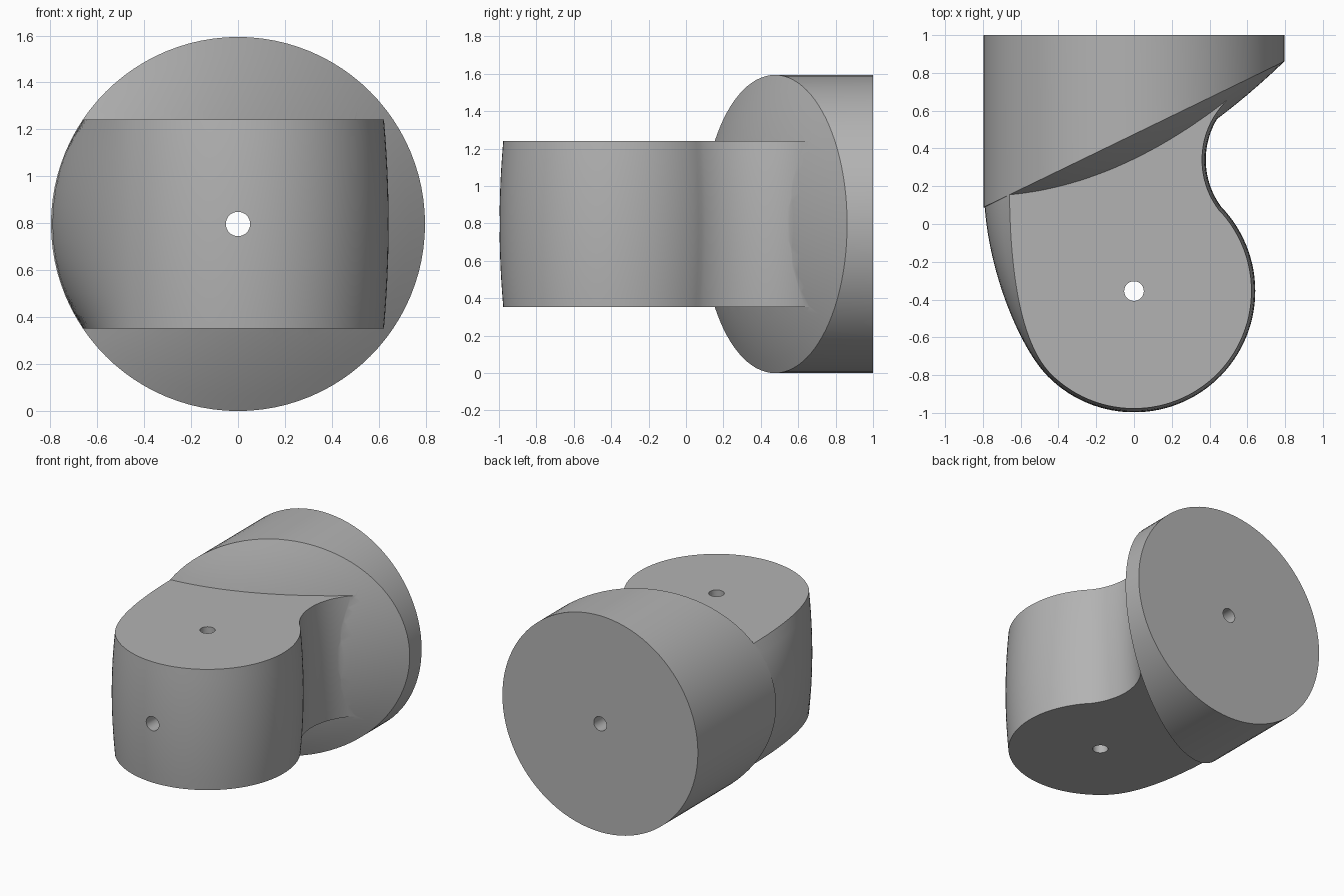
import bpy, bmesh, math
from mathutils import Matrix, Vector

if "Cube" in bpy.data.objects:
    bpy.data.objects.remove(bpy.data.objects["Cube"])

R = 0.797          # disc radius, also the height of its axis
HALF = 0.445       # half thickness of the arm
PIVOT_Y = -0.355   # hinge axis

grey = bpy.data.materials.new("plain_grey")
grey.use_nodes = True
colour = (0.45, 0.45, 0.45, 1)
grey.diffuse_color = colour
grey.node_tree.nodes["Principled BSDF"].inputs["Base Color"].default_value = colour


def make_object(name, bm):
    bmesh.ops.recalc_face_normals(bm, faces=bm.faces)
    mesh = bpy.data.meshes.new(name)
    bm.to_mesh(mesh)
    bm.free()
    mesh.materials.append(grey)
    obj = bpy.data.objects.new(name, mesh)
    bpy.context.collection.objects.link(obj)
    return obj


def loft(name, rings):
    """Skin a list of closed point rings and cap both ends."""
    bm = bmesh.new()
    loops = [[bm.verts.new(p) for p in ring] for ring in rings]
    n = len(loops[0])
    for a, b in zip(loops, loops[1:]):
        for i in range(n):
            j = (i + 1) % n
            bm.faces.new((a[i], a[j], b[j], b[i]))
    bm.faces.new(loops[0])
    bm.faces.new(loops[-1])
    return make_object(name, bm)


# Round base: flat back, slanted and slightly domed front
def disc_ring(scale, y=None):
    ring = []
    for i in range(96):
        a = math.tau * i / 96
        x, z = R * scale * math.cos(a), R * scale * math.sin(a)
        front = 0.475 + 0.485 * x - 0.19 * (1 - scale ** 2)
        ring.append((x, front if y is None else y, R + z))
    return ring


base = loft("hinge_body", [disc_ring(1, 1.0)] +
            [disc_ring(1 - k / 12) for k in range(12)] + [disc_ring(0.01)])


# Arm: rounded end, concave flank on the left, blend into the disc on the right
def arc(cx, cy, r, start, end, n):
    angles = [math.radians(start + (end - start) * i / n) for i in range(n + 1)]
    return [Vector((cx + r * math.cos(a), cy + r * math.sin(a))) for a in angles]


def arm_ring(dz):
    edge = math.sqrt(R * R - dz * dz) - 0.002
    f = (dz / HALF) ** 2
    nose = arc(0, PIVOT_Y, 0.642 - 0.02 * f, -135, 41, 56)
    flank = arc(0.8, 0.34, 0.42 + 0.02 * f, 221, 128, 28)
    p0 = Vector((-edge, 0.2))
    p1 = Vector((-edge, -0.2 - 0.05 * f))
    p3 = nose[0]
    p2 = p3 + Vector((-0.16, 0.16))
    blend = []
    for i in range(24):
        t = i / 24
        s = 1 - t
        blend.append(p0 * s ** 3 + p1 * 3 * s * s * t + p2 * 3 * s * t * t + p3 * t ** 3)
    outline = blend + nose + flank[1:] + [Vector((0.52, 0.85))]
    return [(p.x, p.y, R + dz) for p in outline]


arm = loft("arm", [arm_ring(HALF * (k / 6 - 1)) for k in range(13)])


# Pin holes: one along the hinge axis, one along the disc axis
def pin(name, matrix):
    bm = bmesh.new()
    bmesh.ops.create_cone(bm, cap_ends=True, segments=32, radius1=0.052,
                          radius2=0.052, depth=3, matrix=matrix)
    return make_object(name, bm)


hinge_pin = pin("hinge_pin_cutter", Matrix.Translation((0, PIVOT_Y, R)))
disc_pin = pin("disc_pin_cutter", Matrix.Translation((0, 0, R)) @
               Matrix.Rotation(math.pi / 2, 4, 'X'))

bpy.ops.object.select_all(action='DESELECT')
bpy.context.view_layer.objects.active = base
base.select_set(True)
for tool, operation in ((arm, 'UNION'), (hinge_pin, 'DIFFERENCE'), (disc_pin, 'DIFFERENCE')):
    mod = base.modifiers.new(tool.name, 'BOOLEAN')
    mod.operation = operation
    mod.solver = 'EXACT'
    mod.object = tool
    bpy.ops.object.modifier_apply(modifier=mod.name)
    bpy.data.objects.remove(tool)

bpy.ops.object.shade_smooth_by_angle(angle=math.radians(25))
